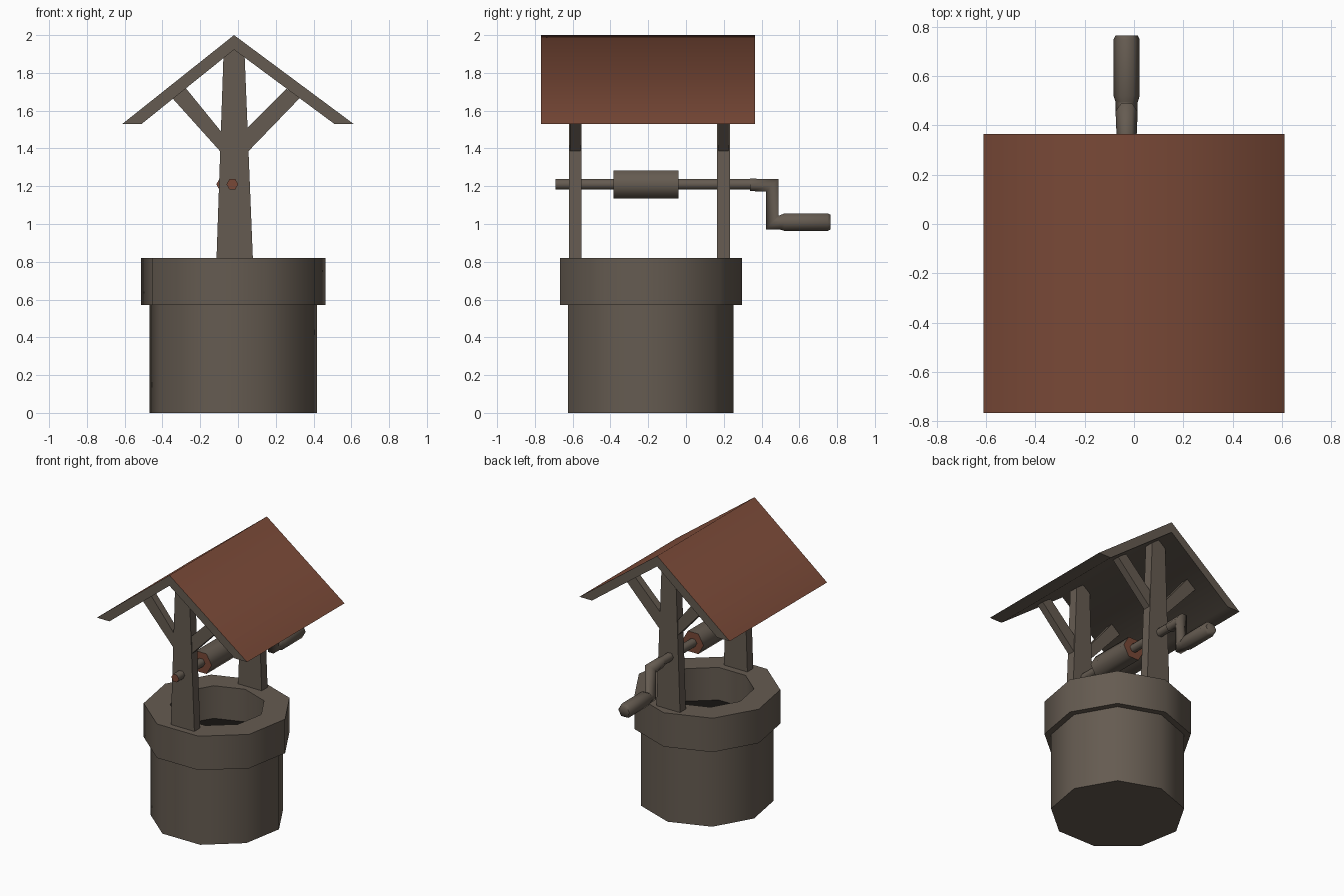
import bpy, bmesh, math

if "Cube" in bpy.data.objects:
    bpy.data.objects.remove(bpy.data.objects["Cube"])

CX, CY = -0.025, -0.20      # well axis


def material(name, rgb):
    m = bpy.data.materials.new(name)
    m.diffuse_color = (*rgb, 1)
    m.use_nodes = True
    m.node_tree.nodes["Principled BSDF"].inputs["Base Color"].default_value = m.diffuse_color
    return m


GREY = material("weathered grey", (0.13, 0.105, 0.082))
RED = material("roof red", (0.19, 0.066, 0.038))
DARK = material("deep shadow", (0.008, 0.007, 0.006))


def finish(name, bm, mats, rule=None, angle=65):
    bmesh.ops.recalc_face_normals(bm, faces=bm.faces[:])
    bm.normal_update()
    if rule:
        for f in bm.faces:
            f.material_index = 1 if rule(f.normal) else 0
    me = bpy.data.meshes.new(name)
    bm.to_mesh(me)
    bm.free()
    for m in mats:
        me.materials.append(m)
    ob = bpy.data.objects.new(name, me)
    bpy.context.collection.objects.link(ob)
    bpy.ops.object.select_all(action='DESELECT')
    ob.select_set(True)
    bpy.context.view_layer.objects.active = ob
    bpy.ops.object.shade_smooth_by_angle(angle=math.radians(angle))
    return ob


def bridge(bm, a, b):
    n = len(a)
    for i in range(n):
        bm.faces.new((a[i], a[(i + 1) % n], b[(i + 1) % n], b[i]))


def prism(name, outline, y0, y1, mats=(GREY,), rule=None, angle=30):
    """Extrude an x/z outline along y."""
    bm = bmesh.new()
    a, b = [[bm.verts.new((x, y, z)) for x, z in outline] for y in (y0, y1)]
    bridge(bm, a, b)
    bm.faces.new(a)
    bm.faces.new(b)
    return finish(name, bm, mats, rule, angle)


def ring_wall(name, profile, closed, mats=(GREY,), rule=None):
    """Nine-sided turned part from (radius, z) points."""
    bm = bmesh.new()
    rings = []
    for r, z in profile:
        angs = [math.radians(90 + 40 * k) for k in range(9)]
        rings.append([bm.verts.new((CX + r * math.cos(t), CY + r * math.sin(t), z)) for t in angs])
    for a, b in zip(rings, rings[1:]):
        bridge(bm, a, b)
    if closed:
        bridge(bm, rings[-1], rings[0])
    else:
        bm.faces.new(rings[0])
        bm.faces.new(rings[-1])
    return finish(name, bm, mats, rule)


def hex_bar(name, stations, red_ends=True):
    """Six-sided loft; station = (y, z, half width in x, in-plane half vector dy, dz)."""
    bm = bmesh.new()
    rings = []
    for y, z, w, dy, dz in stations:
        ring = []
        for k in range(6):
            t = math.radians(60 * k)
            s = math.sin(t) / math.sin(math.radians(60))
            ring.append(bm.verts.new((-0.03 + w * math.cos(t), y + dy * s, z + dz * s)))
        rings.append(ring)
    for a, b in zip(rings, rings[1:]):
        bridge(bm, a, b)
    bm.faces.new(rings[0])
    bm.faces.new(rings[-1])
    rule = (lambda n: abs(n.y) > 0.9) if red_ends else None
    return finish(name, bm, (GREY, RED), rule)


# Well base (its top is the dark shaft floor) and rim
ring_wall("well_base", [(0.451, 0), (0.451, 0.58)], False, (GREY, DARK), lambda n: n.z > 0.9)
ring_wall("well_rim", [(0.496, 0.57), (0.496, 0.82), (0.32, 0.82), (0.32, 0.57)], True)

# Roof: red on top, timber below and on the ends
prism("roof", [(-0.612, 1.53), (-0.021, 2.0), (0.612, 1.53), (0.51, 1.53),
               (-0.021, 1.923), (-0.51, 1.53)], -0.768, 0.366,
      (GREY, RED), lambda n: n.z > 0.3, 80)

# Posts and braces, front and back
for side, y0, y1 in (("front", -0.62, -0.552), ("back", 0.164, 0.232)):
    prism(side + "_post", [(-0.114, 0.81), (0.079, 0.81), (0.034, 1.92), (-0.076, 1.92)], y0, y1)
    prism(side + "_left_brace", [(-0.09, 1.38), (-0.09, 1.49), (-0.277, 1.72), (-0.351, 1.67)][::-1],
          y0 + 0.007, y1 - 0.007)
    prism(side + "_right_brace", [(0.05, 1.38), (0.33, 1.67), (0.256, 1.715), (0.05, 1.51)],
          y0 + 0.007, y1 - 0.007)

# Axle, rope drum and crank
hex_bar("axle", [(-0.69, 1.21, 0.031, 0, 0.027), (0.36, 1.21, 0.031, 0, 0.027)])
hex_bar("rope_drum", [(-0.385, 1.21, 0.085, 0, 0.074), (-0.04, 1.21, 0.085, 0, 0.074)])
hex_bar("crank", [
    (0.34, 1.207, 0.04, 0, 0.033),
    (0.457, 1.205, 0.045, 0.033, 0.033),
    (0.457, 1.008, 0.045, 0.033, 0.036),
    (0.495, 1.008, 0.045, 0, 0.037),
    (0.52, 1.01, 0.053, 0, 0.046),
    (0.75, 1.01, 0.053, 0, 0.046),
    (0.765, 1.01, 0.045, 0, 0.039)], False)
